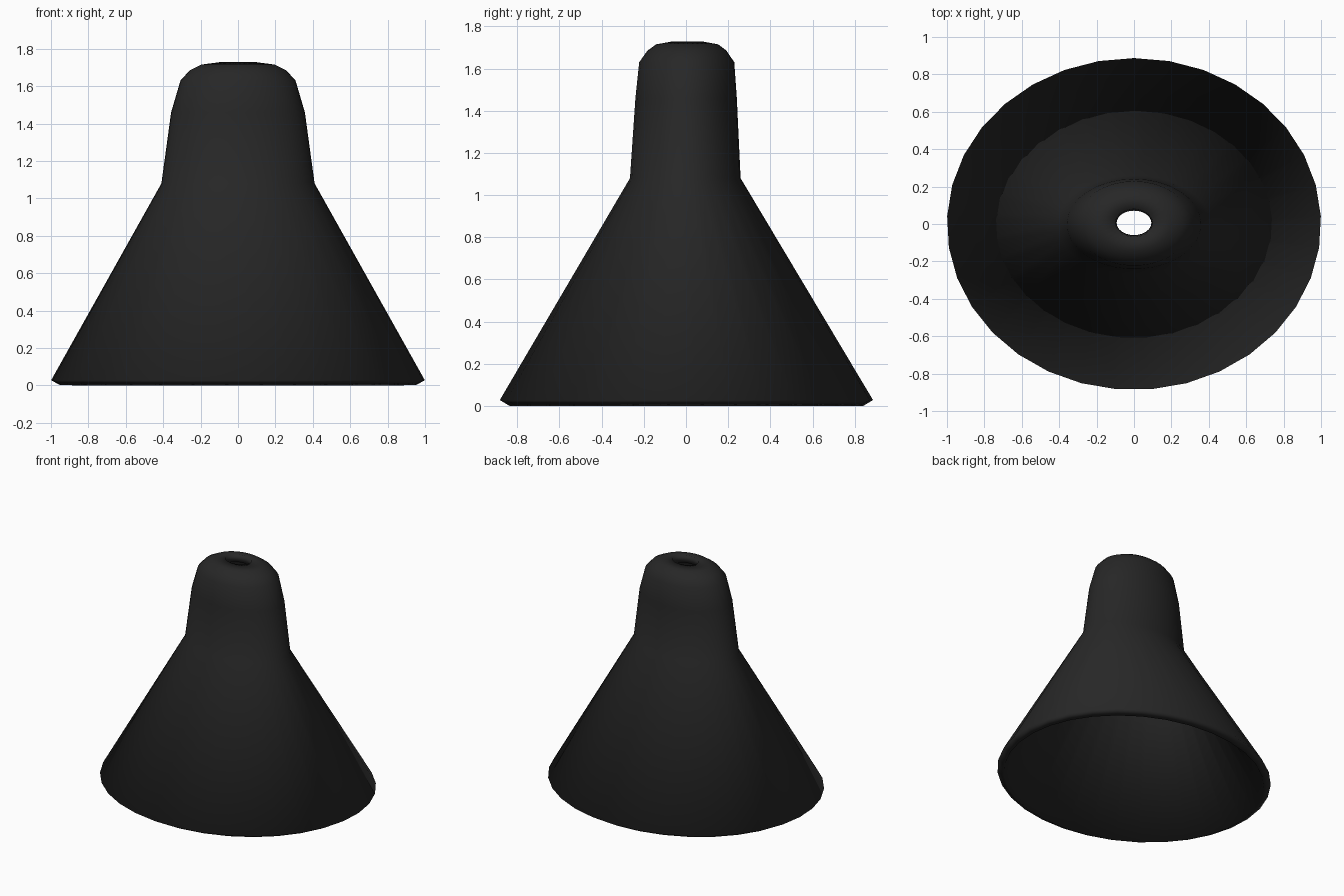
import bpy, bmesh, math

if "Cube" in bpy.data.objects:
    bpy.data.objects.remove(bpy.data.objects["Cube"])

SIDES = 33
# outer profile: z, half width x, half depth y, y centre
RINGS = [
    (0.028, 1.00, 0.887, 0.0),
    (1.08, 0.41, 0.263, -0.004),
    (1.46, 0.358, 0.241, 0.0),
    (1.63, 0.308, 0.226, 0.003),
    (1.685, 0.258, 0.188, 0.004),
    (1.715, 0.198, 0.147, 0.005),
    (1.728, 0.10, 0.075, 0.006),
]

# oval funnel skin, open at the base and at the small top hole
bm = bmesh.new()
loops = []
for z, rx, ry, cy in RINGS:
    loops.append([bm.verts.new((rx * math.sin(a), cy + ry * math.cos(a), z))
                  for a in (2 * math.pi * i / SIDES for i in range(SIDES))])
for low, high in zip(loops, loops[1:]):
    for i in range(SIDES):
        j = (i + 1) % SIDES
        bm.faces.new((low[i], low[j], high[j], high[i]))
for f in bm.faces:
    f.smooth = True
    f.normal_update()
# make the skin face outward
f = bm.faces[:][0]
c = f.calc_center_median()
if f.normal.x * c.x + f.normal.y * c.y < 0:
    bmesh.ops.reverse_faces(bm, faces=bm.faces[:])
mesh = bpy.data.meshes.new("funnel_shell")
bm.to_mesh(mesh)
bm.free()
shell = bpy.data.objects.new("funnel_shell", mesh)
bpy.context.collection.objects.link(shell)

# wall thickness, grown inward
wall = shell.modifiers.new("wall", 'SOLIDIFY')
wall.thickness = 0.055
wall.offset = -1

# black rubber
mat = bpy.data.materials.new("black_rubber")
mat.diffuse_color = (0.02, 0.02, 0.02, 1)
mat.use_nodes = True
mat.node_tree.nodes["Principled BSDF"].inputs["Base Color"].default_value = mat.diffuse_color
mesh.materials.append(mat)
